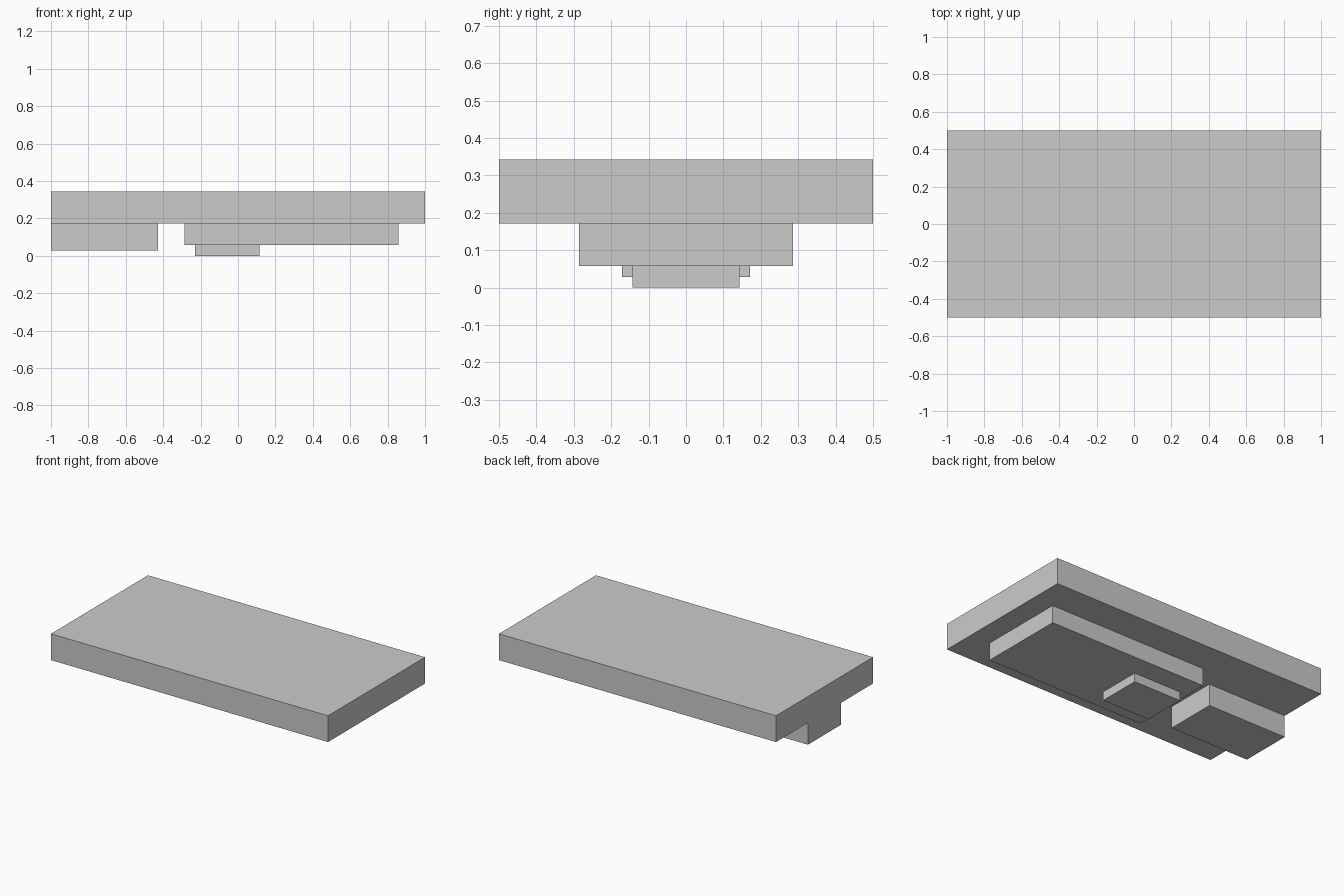
import bpy
import bmesh
from mathutils import Matrix, Vector

cube = bpy.data.objects.get("Cube")
if cube:
    bpy.data.objects.remove(cube, do_unlink=True)

U = 2 / 7  # the slab is seven units long

grey = bpy.data.materials.new("plain grey")
grey.use_nodes = True
colour = (0.6, 0.6, 0.6, 1)
grey.diffuse_color = colour
grey.node_tree.nodes["Principled BSDF"].inputs["Base Color"].default_value = colour


def block(name, x, depth, z):
    """Box spanning x and z ranges, centred on y, measured in units."""
    size = Vector((x[1] - x[0], depth, z[1] - z[0])) * U
    centre = Vector((sum(x) / 2, 0, sum(z) / 2)) * U
    bm = bmesh.new()
    bmesh.ops.create_cube(bm, size=1, matrix=Matrix.Diagonal(size.to_4d()))
    mesh = bpy.data.meshes.new(name)
    bm.to_mesh(mesh)
    bm.free()
    mesh.materials.append(grey)
    obj = bpy.data.objects.new(name, mesh)
    obj.location = centre
    bpy.context.collection.objects.link(obj)


# Wide slab on top
block("top_slab", (-3.5, 3.5), 3.5, (0.6, 1.2))
# Broad plate hung beneath it
block("under_plate", (-1, 3), 2, (0.2, 0.6))
# Narrow block flush with the right end
block("end_block", (-3.5, -1.5), 1.2, (0.1, 0.6))
# Small foot under the plate
block("bottom_foot", (-0.8, 0.4), 1, (0, 0.2))
